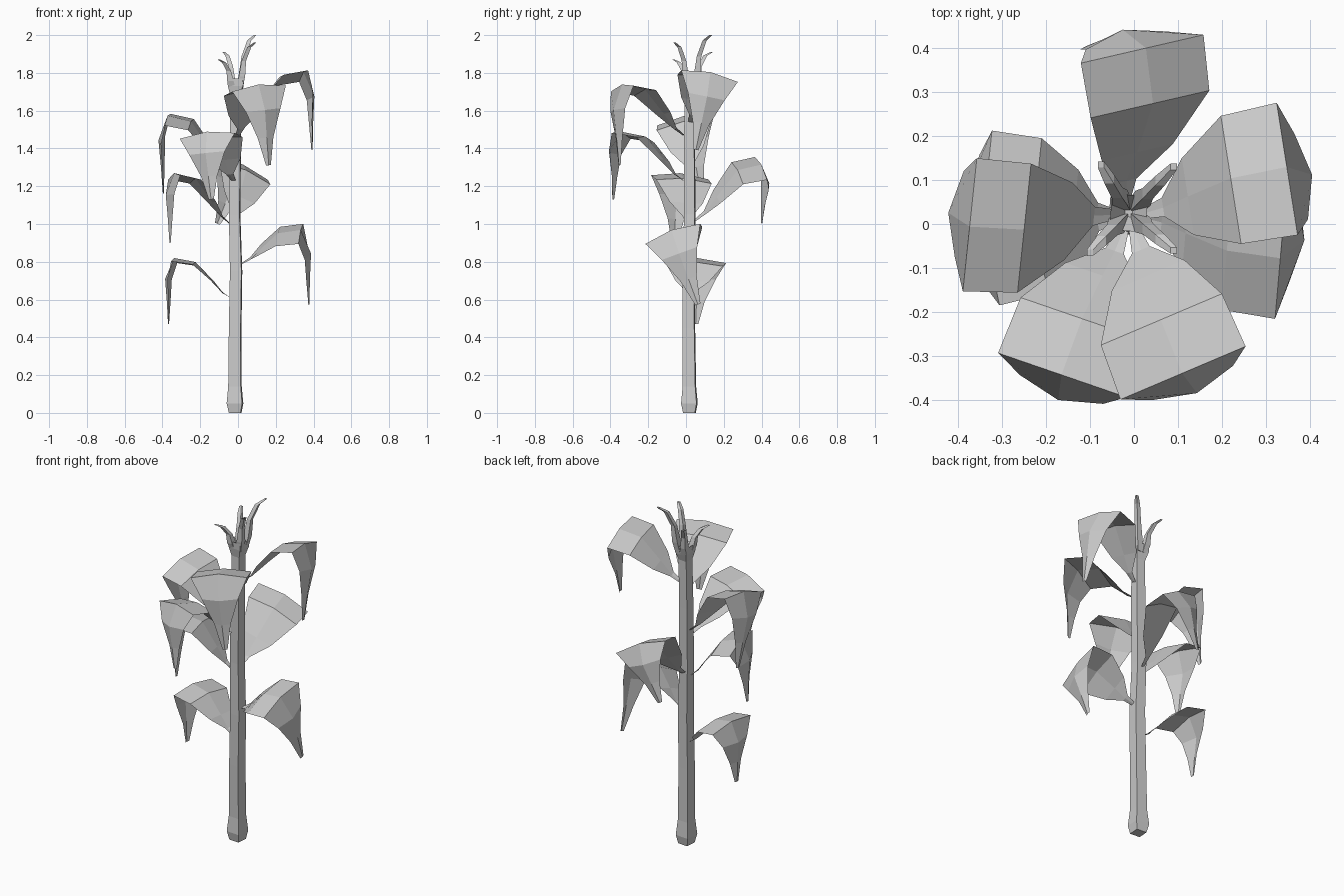
import bpy, math
from mathutils import Vector, Matrix

if "Cube" in bpy.data.objects:
    bpy.data.objects.remove(bpy.data.objects["Cube"])

CX, CY = -0.013, 0.018   # stem axis


def make(name, verts, faces):
    me = bpy.data.meshes.new(name)
    me.from_pydata([tuple(v) for v in verts], [], faces)
    me.update()
    ob = bpy.data.objects.new(name, me)
    bpy.context.collection.objects.link(ob)
    return ob


def tube(name, path, radii, n, twist=0.0):
    """Faceted tube of horizontal rings along a mostly upright path."""
    verts, faces = [], []
    for p, r in zip(path, radii):
        for k in range(n):
            a = 2 * math.pi * (k + 0.5) / n + twist
            verts.append((p[0] + r * math.cos(a), p[1] + r * math.sin(a), p[2]))
    for i in range(len(path) - 1):
        for k in range(n):
            m = (k + 1) % n
            faces.append((i * n + k, i * n + m, (i + 1) * n + m, (i + 1) * n + k))
    faces.append(tuple(reversed(range(n))))
    faces.append(tuple(range(len(verts) - n, len(verts))))
    return make(name, verts, faces)


# Stalk: four-sided, flared foot, slight waver, flared crown with a sunken top
stalk = [(-0.015, 0.018, 0.0, 0.044), (-0.016, 0.018, 0.05, 0.058), (-0.016, 0.018, 0.14, 0.047),
         (-0.015, 0.015, 0.45, 0.044), (-0.01, 0.015, 0.75, 0.043), (-0.018, 0.02, 1.05, 0.04),
         (-0.014, 0.018, 1.4, 0.039), (-0.012, 0.022, 1.68, 0.037), (-0.012, 0.025, 1.73, 0.055),
         (-0.012, 0.025, 1.77, 0.058), (-0.012, 0.025, 1.72, 0.012)]
tube("stalk", [s[:3] for s in stalk], [s[3] for s in stalk], 4, -0.08)

# Tassel: four thin branches bending outward
for i, (x, y, z) in enumerate([(0.09, 0.13, 2.0), (-0.075, 0.135, 1.91),
                               (0.09, -0.06, 1.96), (-0.1, -0.065, 1.87)]):
    base, tip = Vector((-0.012, 0.025, 1.72)), Vector((x, y, z))
    d = tip - base
    steps = [(0.2, 0.0), (0.32, 0.25), (0.42, 0.6), (0.7, 0.9), (1.0, 1.0)]
    path = [base + Vector((d.x * h, d.y * h, d.z * v)) for h, v in steps]
    tube(f"tassel_branch_{i + 1}", path, [0.022, 0.024, 0.017, 0.015, 0.01], 4)

# Leaf profile: reach, height as fraction of rise, half width, edge droop
RISE = [(0.03, 0.0, 0.012, 0.0), (0.075, 0.12, 0.022, -0.005), (0.13, 0.42, 0.09, 0.0),
        (0.225, 0.9, 0.15, 0.018), (0.345, 1.0, 0.155, 0.022)]
# Hanging end: reach, drop below the apex, half width, edge inset
HANG = [(0.395, 0.12, 0.1, 0.025), (0.385, 0.25, 0.045, 0.015), (0.378, 0.38, 0.014, 0.004)]


def leaf(name, azimuth, base, apex, tip, roll, reach):
    rise, drop = apex - base, (apex - tip) / 0.38
    verts = []
    for r, f, w, e in RISE:
        r, z = r * reach, f * rise
        verts += [(r, -w, z - e), (r, 0, z), (r, w, z - e)]
    for r, dz, w, e in HANG:
        r, z = r * reach, rise - dz * drop
        verts += [(r - e, -w, z), (r, 0, z), (r - e, w, z)]
    mat = (Matrix.Translation((CX, CY, base)) @ Matrix.Rotation(math.radians(azimuth), 4, 'Z')
           @ Matrix.Rotation(roll, 4, 'X'))
    rows = len(RISE) + len(HANG)
    faces = [(3 * i + k, 3 * i + k + 3, 3 * i + k + 4, 3 * i + k + 1)
             for i in range(rows - 1) for k in range(2)]
    make(name, [mat @ Vector(v) for v in verts], faces)


# Leaves up the stalk: azimuth, base z, apex z, tip z, roll, reach scale
LEAVES = [(174, 0.61, 0.82, 0.47, 0.03, 0.95),
          (-5, 0.79, 0.98, 0.56, 0.35, 1.02),
          (192, 1.0, 1.27, 0.90, 0.07, 0.95),
          (103, 1.02, 1.34, 1.0, 0.4, 1.05),
          (251, 1.23, 1.49, 1.13, 0.1, 1.13),
          (174, 1.27, 1.58, 1.16, -0.2, 1.03),
          (293, 1.47, 1.74, 1.31, 0.1, 1.09),
          (9, 1.54, 1.81, 1.39, -0.2, 1.08)]
for i, spec in enumerate(LEAVES):
    leaf(f"leaf_{i + 1}", *spec)
